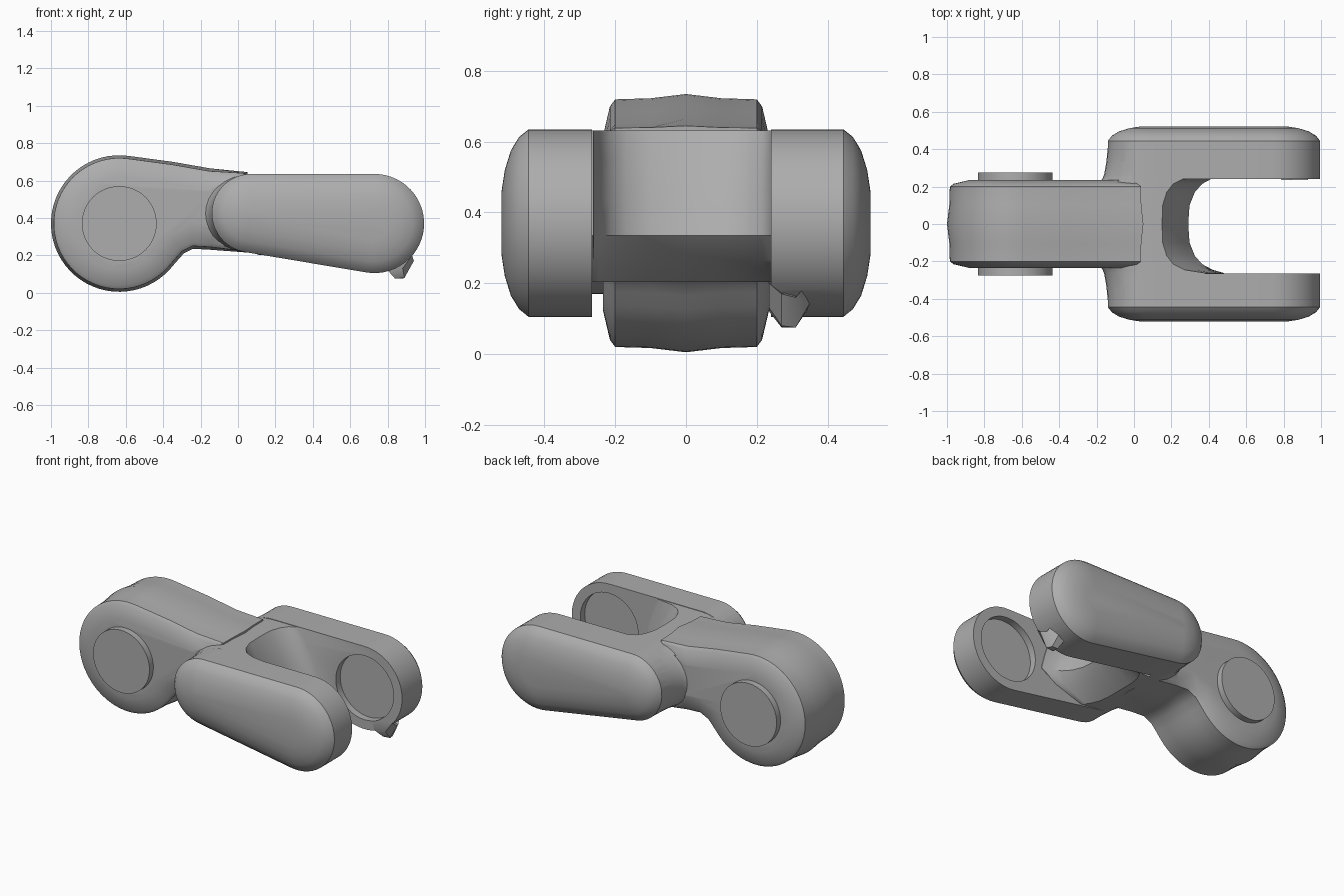
import bpy, bmesh, math

if "Cube" in bpy.data.objects:
    bpy.data.objects.remove(bpy.data.objects["Cube"])

steel = bpy.data.materials.new("plain grey")
steel.diffuse_color = (0.42, 0.42, 0.42, 1)
steel.use_nodes = True
steel.node_tree.nodes["Principled BSDF"].inputs["Base Color"].default_value = steel.diffuse_color


def loft(name, layers):
    """Skin a closed solid through (y, [(x, z), ...]) sections."""
    bm = bmesh.new()
    rings = [[bm.verts.new((x, y, z)) for x, z in pts] for y, pts in layers]
    for a, b in zip(rings, rings[1:]):
        n = len(a)
        for i in range(n):
            j = (i + 1) % n
            bm.faces.new((a[i], a[j], b[j], b[i]))
    bm.faces.new(rings[0])
    bm.faces.new(rings[-1])
    bmesh.ops.recalc_face_normals(bm, faces=bm.faces)
    me = bpy.data.meshes.new(name)
    bm.to_mesh(me)
    bm.free()
    me.materials.append(steel)
    ob = bpy.data.objects.new(name, me)
    bpy.context.collection.objects.link(ob)
    return ob


def arc(cx, cz, r, a0, a1, n):
    return [(cx + r * math.cos(math.radians(a0 + (a1 - a0) * i / n)),
             cz + r * math.sin(math.radians(a0 + (a1 - a0) * i / n)))
            for i in range(n + 1)]


def inset(pts, d):
    """Move a counter-clockwise outline inward by d."""
    out, n = [], len(pts)
    for i in range(n):
        (ax, az), (bx, bz) = pts[i - 1], pts[(i + 1) % n]
        tx, tz = bx - ax, bz - az
        l = math.hypot(tx, tz)
        out.append((pts[i][0] - tz / l * d, pts[i][1] + tx / l * d))
    return out


def disc(name, x, y0, y1, r):
    ring = arc(x, 0.37, r, 0, 352.5, 47)
    return loft(name, [(y0, ring), (y1, ring)])


# Knuckle and neck, slightly crowned across the width
knuckle_outline = (arc(-0.635, 0.37, 0.365, 82, 318, 40) +
                   [(-0.33, 0.165), (-0.29, 0.21), (-0.24, 0.235), (-0.15, 0.23), (0.05, 0.215),
                    (0.05, 0.645), (-0.15, 0.665), (-0.35, 0.70)])
layers = [(-0.235, 0.12), (-0.215, 0.035), (-0.2, 0.015), (-0.1, 0.012), (0, 0),
          (0.1, 0.012), (0.2, 0.015), (0.215, 0.035), (0.235, 0.12)]
knuckle = loft("link_body", [(y, inset(knuckle_outline, d)) for y, d in layers])


# Bridge between the arms: y, left end, slot edge at top, middle and bottom
def bridge_section(left, top, mid, low):
    left_end = [(0.07 + c * (0.07 - left) / 0.208, 0.424 + s)
                for c, s in arc(0, 0, 0.208, 90, 270, 16)]
    return left_end + [(low, 0.203), (low + (mid - low) * 0.62, 0.265), (mid, 0.335),
                       (mid - (mid - top) * 0.25, 0.43), (mid - (mid - top) * 0.65, 0.55),
                       (top, 0.632)]


half = [(0, -0.2, 0.15, 0.29, 0.11), (0.1, -0.2, 0.153, 0.297, 0.11),
        (0.17, -0.2, 0.175, 0.325, 0.12), (0.215, -0.185, 0.21, 0.365, 0.14),
        (0.245, -0.168, 0.27, 0.42, 0.16), (0.262, -0.16, 0.38, 0.48, 0.18),
        (0.33, -0.148, 0.42, 0.5, 0.2), (0.43, -0.138, 0.42, 0.5, 0.2)]
rows = [(-r[0],) + r[1:] for r in reversed(half[1:])] + half
bridge = loft("bridge", [(r[0], bridge_section(*r[1:])) for r in rows])

# Fork arms: tapered rounded bars with a domed outer face
x1, z1, r1, x2, z2, r2 = 0.07, 0.425, 0.21, 0.73, 0.37, 0.265
tilt = math.degrees(math.atan2(z2 - z1, x2 - x1))
spread = math.degrees(math.acos((r1 - r2) / math.hypot(x2 - x1, z2 - z1)))
arm_outline = (arc(x2, z2, r2, tilt - spread, tilt + spread, 28) +
               arc(x1, z1, r1, tilt + spread, tilt + 360 - spread, 24))
parts = [bridge]
for side, inner in ((1, 0.24), (-1, 0.265)):
    dome = [(inner, 0), (0.445, 0), (0.472, 0.022), (0.495, 0.06),
            (0.512, 0.115), (0.522, 0.18)]
    parts.append(loft("fork_arm", [(side * y, inset(arm_outline, d)) for y, d in dome]))
    # Pin stub on the knuckle
    parts.append(disc("pin_stub", -0.635, side * 0.15, side * 0.275, 0.2))

# Small ragged tab under one arm
parts.append(loft("tab", [(0.235, [(0.78, 0.2), (0.8, 0.12), (0.88, 0.13), (0.93, 0.2)]),
                          (0.27, [(0.79, 0.18), (0.84, 0.075), (0.89, 0.08), (0.94, 0.17)]),
                          (0.31, [(0.79, 0.18), (0.84, 0.075), (0.88, 0.075), (0.92, 0.16)]),
                          (0.36, [(0.78, 0.2), (0.8, 0.15), (0.86, 0.16), (0.9, 0.22)])]))


def combine(other, op):
    mod = knuckle.modifiers.new(op, 'BOOLEAN')
    mod.operation, mod.solver, mod.object = op, 'EXACT', other
    bpy.context.view_layer.objects.active = knuckle
    bpy.ops.object.modifier_apply(modifier=mod.name)
    bpy.data.objects.remove(other)


for p in parts:
    combine(p, 'UNION')

# Round pin sockets in the inner faces of the arms
for y0, y1 in ((0.2, 0.285), (-0.31, -0.2)):
    combine(disc("socket_cutter", 0.73, y0, y1, 0.205), 'DIFFERENCE')

knuckle.select_set(True)
bpy.context.view_layer.objects.active = knuckle
bpy.ops.object.shade_smooth_by_angle(angle=math.radians(35))
